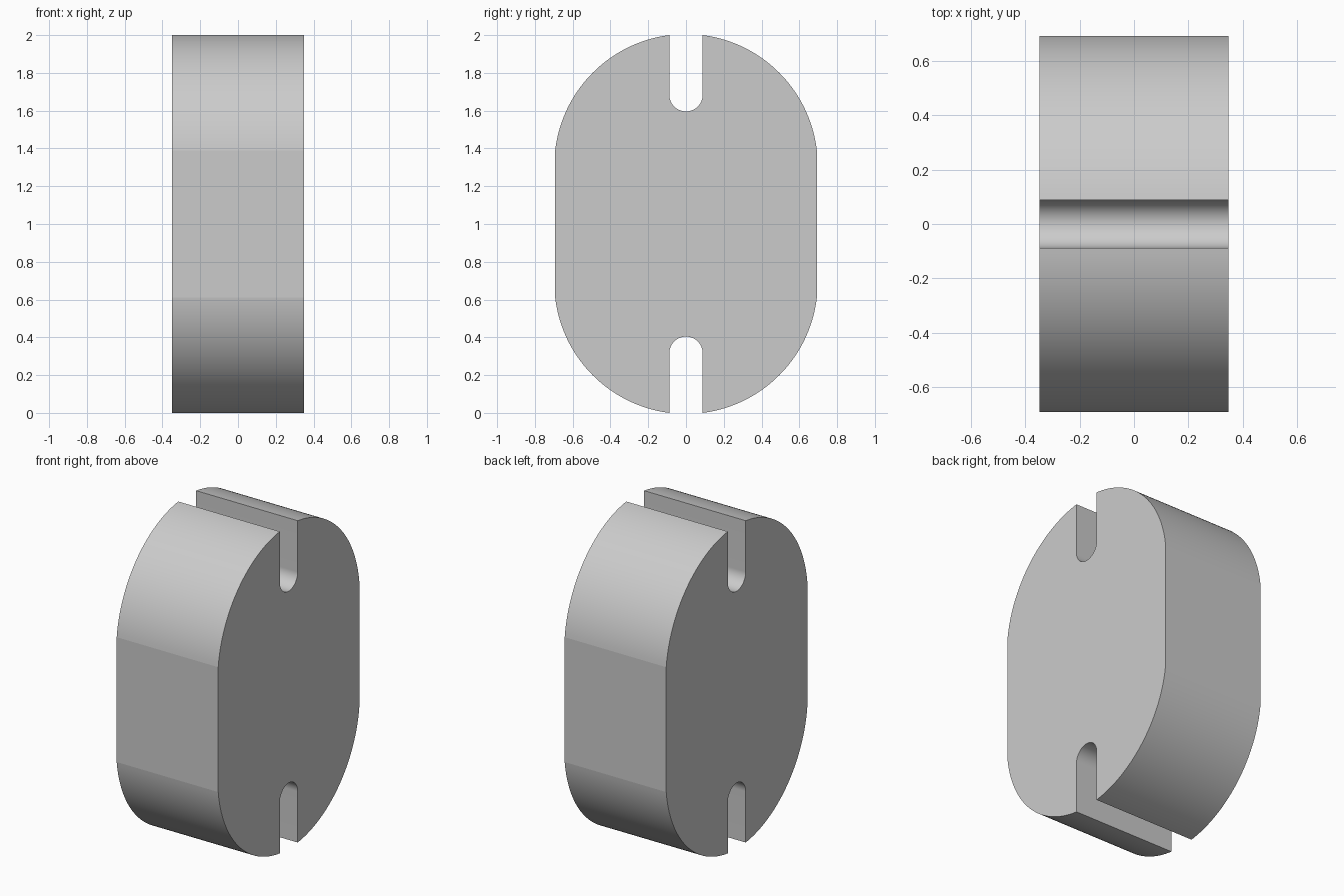
import bpy, bmesh, math

if "Cube" in bpy.data.objects:
    bpy.data.objects.remove(bpy.data.objects["Cube"])

HALF_X, HALF_Y = 0.349, 0.693      # half thickness, half width
ARC_Z, ARC_R = 0.308, 0.6976       # end arc centre (above mid height) and radius
SLOT_R, SLOT_END = 0.088, 0.596    # slot half width, slot floor above mid height


def arc(cz, r, a0, a1, n):
    return [(r * math.cos(a0 + (a1 - a0) * i / n), cz + r * math.sin(a0 + (a1 - a0) * i / n))
            for i in range(n + 1)]


# Upper half outline, right to left: outer arc, slot, mirrored outer arc
side = arc(ARC_Z, ARC_R, math.acos(HALF_Y / ARC_R), math.acos(SLOT_R / ARC_R), 40)
slot = arc(SLOT_END + SLOT_R, SLOT_R, 0, -math.pi, 48)
upper = side + slot + [(-y, z) for y, z in reversed(side)]
# Lower half is the upper half turned by 180 degrees
outline = upper + [(-y, -z) for y, z in upper]

# Extrude the outline through the thickness
bm = bmesh.new()
face = bm.faces.new([bm.verts.new((-HALF_X, y, z + 1)) for y, z in outline])
ext = bmesh.ops.extrude_face_region(bm, geom=[face], use_keep_orig=True)
bmesh.ops.translate(bm, vec=(2 * HALF_X, 0, 0),
                    verts=[g for g in ext["geom"] if isinstance(g, bmesh.types.BMVert)])
bmesh.ops.recalc_face_normals(bm, faces=bm.faces)

mesh = bpy.data.meshes.new("slotted_block")
bm.to_mesh(mesh)
bm.free()
block = bpy.data.objects.new("slotted_block", mesh)
bpy.context.collection.objects.link(block)

# Smooth arcs, keeping the shallow corners at the flats sharp
bpy.context.view_layer.objects.active = block
block.select_set(True)
bpy.ops.object.shade_smooth_by_angle(angle=math.radians(5))
